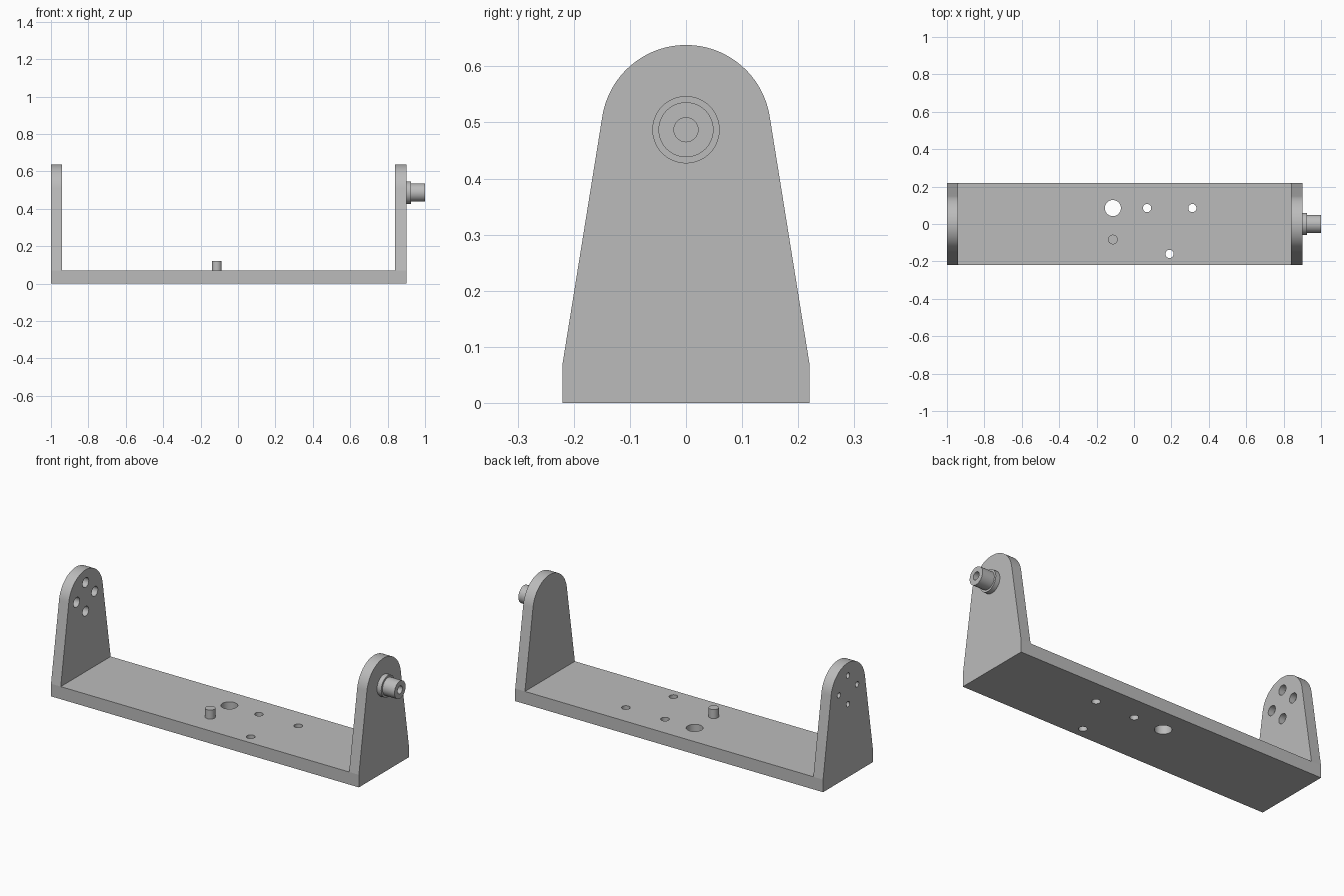
import bpy, bmesh, math
from mathutils import Matrix

if "Cube" in bpy.data.objects:
    bpy.data.objects.remove(bpy.data.objects["Cube"])

GREY = (0.5, 0.5, 0.5, 1)
metal = bpy.data.materials.new("grey_metal")
metal.use_nodes = True
metal.diffuse_color = GREY
metal.node_tree.nodes["Principled BSDF"].inputs["Base Color"].default_value = GREY

AXIS_Z = 0.487          # height of the pivot axis
BASE_TOP = 0.07
HALF_WIDTH = 0.22


def add_object(name, bm):
    bmesh.ops.recalc_face_normals(bm, faces=bm.faces)
    mesh = bpy.data.meshes.new(name)
    bm.to_mesh(mesh)
    bm.free()
    mesh.materials.append(metal)
    obj = bpy.data.objects.new(name, mesh)
    bpy.context.collection.objects.link(obj)
    return obj


def extrude(name, points, direction):
    """Prism from a closed outline swept along a vector."""
    bm = bmesh.new()
    face = bm.faces.new([bm.verts.new(p) for p in points])
    swept = bmesh.ops.extrude_face_region(bm, geom=[face])
    verts = [v for v in swept["geom"] if isinstance(v, bmesh.types.BMVert)]
    bmesh.ops.translate(bm, verts=verts, vec=direction)
    return add_object(name, bm)


def cylinder(name, axis, a, b, start, end, radius):
    """Cylinder along 'x' at (y, z) = (a, b) or along 'z' at (x, y) = (a, b)."""
    mid = (start + end) / 2
    if axis == "x":
        matrix = Matrix.Translation((mid, a, b)) @ Matrix.Rotation(math.pi / 2, 4, "Y")
    else:
        matrix = Matrix.Translation((a, b, mid))
    bm = bmesh.new()
    bmesh.ops.create_cone(bm, cap_ends=True, segments=48, radius1=radius,
                          radius2=radius, depth=end - start, matrix=matrix)
    return add_object(name, bm)


def boolean(target, cutter, operation):
    mod = target.modifiers.new(operation.title(), "BOOLEAN")
    mod.object, mod.operation, mod.solver = cutter, operation, "EXACT"
    bpy.context.view_layer.objects.active = target
    bpy.ops.object.modifier_apply(modifier=mod.name)
    bpy.data.objects.remove(cutter)


# U-shaped bracket, trimmed to the tapered, round-topped side outline
u_outline = [(-1, 0), (0.9, 0), (0.9, 0.8), (0.84, 0.8), (0.84, BASE_TOP),
             (-0.94, BASE_TOP), (-0.94, 0.8), (-1, 0.8)]
bracket = extrude("bracket", [(x, -0.3, z) for x, z in u_outline], (0, 0.6, 0))

tilt, radius, steps = math.radians(9.2), 0.151, 48
side = [(-HALF_WIDTH, BASE_TOP), (-HALF_WIDTH, -0.1), (HALF_WIDTH, -0.1), (HALF_WIDTH, BASE_TOP)]
for i in range(steps + 1):
    angle = tilt + (math.pi - 2 * tilt) * i / steps
    side.append((radius * math.cos(angle), AXIS_Z + radius * math.sin(angle)))
boolean(bracket, extrude("side_trim", [(-1.2, y, z) for y, z in side], (2.4, 0, 0)), "INTERSECT")

# Holes through the base
for x, y, r in [(-0.113, 0.085, 0.043), (0.07, 0.085, 0.022),
                (0.312, 0.085, 0.022), (0.19, -0.16, 0.022)]:
    boolean(bracket, cylinder("base_hole", "z", x, y, -0.1, 0.2, r), "DIFFERENCE")

# Four counterbored holes in the right arm, wide on the inside
for i in range(4):
    y = 0.08 * math.cos(i * math.pi / 2)
    z = AXIS_Z + 0.08 * math.sin(i * math.pi / 2)
    boolean(bracket, cylinder("arm_hole", "x", y, z, -1.1, -0.9, 0.015), "DIFFERENCE")
    boolean(bracket, cylinder("counterbore", "x", y, z, -0.975, -0.9, 0.027), "DIFFERENCE")

# Locating pin on the base
pin = cylinder("locating_pin", "z", -0.113, -0.083, BASE_TOP - 0.01, 0.12, 0.026)

# Pivot shaft with its collar and blind bore on the left arm
collar = cylinder("pivot_collar", "x", 0, AXIS_Z, 0.89, 0.926, 0.06)
shaft = cylinder("pivot_shaft", "x", 0, AXIS_Z, 0.89, 1.0, 0.049)
for part in (collar, shaft):
    boolean(part, cylinder("bore", "x", 0, AXIS_Z, 0.91, 1.1, 0.0215), "DIFFERENCE")

# Smooth curved walls, keep the machined edges crisp
for obj in (bracket, pin, collar, shaft):
    bpy.ops.object.select_all(action="DESELECT")
    obj.select_set(True)
    bpy.context.view_layer.objects.active = obj
    bpy.ops.object.shade_smooth_by_angle(angle=math.radians(8.5))
